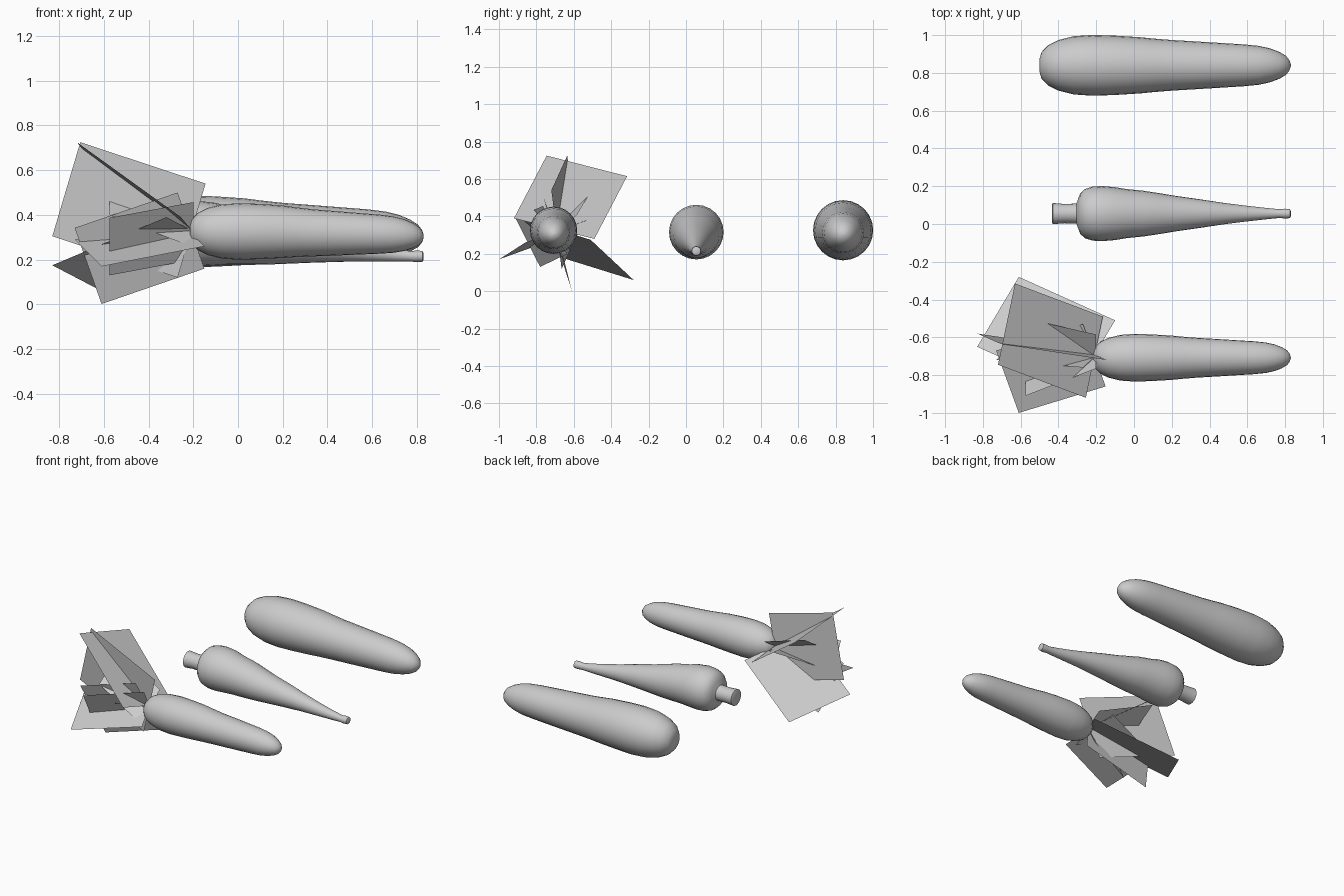
import bpy, bmesh, math
from mathutils import Vector


def finish(name, bm, smooth):
    bmesh.ops.recalc_face_normals(bm, faces=bm.faces)
    me = bpy.data.meshes.new(name)
    bm.to_mesh(me)
    bm.free()
    ob = bpy.data.objects.new(name, me)
    bpy.context.collection.objects.link(ob)
    if smooth:
        bpy.ops.object.select_all(action='DESELECT')
        ob.select_set(True)
        bpy.context.view_layer.objects.active = ob
        bpy.ops.object.shade_smooth_by_angle(angle=math.radians(50))
    return ob


def root(name, stations, y, end_x=0.83, scale=1.0, sides=24):
    """Loft circles along x; each station is (x, radius, centre z)."""
    bm = bmesh.new()
    rings = []
    for x, r, z in stations:
        ring = []
        for i in range(sides):
            a = 2 * math.pi * i / sides
            ring.append(bm.verts.new((end_x + (x - end_x) * scale,
                                      y + r * scale * math.cos(a),
                                      z + r * scale * math.sin(a))))
        rings.append(ring)
    for a, b in zip(rings, rings[1:]):
        for i in range(sides):
            j = (i + 1) % sides
            bm.faces.new((a[i], a[j], b[j], b[i]))
    bm.faces.new(rings[0])
    bm.faces.new(rings[-1])
    return finish(name, bm, True)


# Blunt carrot shape, used at two sizes
blunt = [(-0.50, 0.035, .326), (-0.49, 0.07, .326), (-0.455, 0.107, .326),
         (-0.40, 0.134, .326), (-0.32, 0.154, .326), (-0.22, 0.161, .326),
         (-0.10, 0.157, .326), (0.03, 0.149, .325), (0.10, 0.142, .323),
         (0.20, 0.134, .320), (0.32, 0.127, .318), (0.45, 0.119, .316),
         (0.58, 0.111, .314), (0.66, 0.103, .312), (0.72, 0.09, .310),
         (0.77, 0.071, .308), (0.805, 0.05, .306), (0.823, 0.027, .305),
         (0.83, 0.006, .305)]
root("large_carrot", blunt, 0.84)
root("leafy_carrot", blunt, -0.708, scale=0.785)

# Tapered carrot with a cut stalk and a thin drooping tip
tapered = [(-0.435, 0.045, .315), (-0.43, 0.056, .315), (-0.37, 0.051, .315),
           (-0.305, 0.053, .315), (-0.295, 0.08, .315), (-0.285, 0.107, .315),
           (-0.26, 0.13, .316), (-0.22, 0.143, .316), (-0.17, 0.146, .316),
           (-0.10, 0.14, .314), (-0.04, 0.13, .307), (0.05, 0.121, .298),
           (0.13, 0.109, .287), (0.22, 0.094, .276), (0.34, 0.077, .264),
           (0.48, 0.056, .247), (0.60, 0.041, .232), (0.70, 0.030, .221),
           (0.77, 0.023, .215), (0.80, 0.026, .215), (0.825, 0.024, .215),
           (0.83, 0.014, .215)]
root("tapered_carrot", tapered, 0.055)

# Flat leaf cards: two base corners and one tip corner, the fourth follows
cards = [
    ((-0.255, -0.92, 0.39), (-0.165, -0.49, 0.28), (-0.63, -0.315, 0.615)),
    ((-0.145, -0.72, 0.54), (-0.27, -0.665, 0.12), (-0.83, -0.58, 0.305)),
    ((-0.32, -0.88, 0.39), (-0.10, -0.51, 0.275), (-0.61, -0.28, 0.06)),
    ((-0.27, -0.53, 0.38), (-0.15, -0.86, 0.26), (-0.61, -1.0, 0.17)),
    ((-0.27, -0.76, 0.50), (-0.15, -0.65, 0.16), (-0.61, -0.61, 0.002)),
    ((-0.20, -0.765, 0.457), (-0.20, -0.635, 0.20), (-0.575, -0.78, 0.13)),
    ((-0.20, -0.815, 0.255), (-0.20, -0.585, 0.405), (-0.575, -0.50, 0.55)),
]
for n, corners in enumerate(cards):
    a, b, c = (Vector(p) for p in corners)
    bm = bmesh.new()
    bm.faces.new([bm.verts.new(p) for p in (a, b, c, a + c - b)])
    finish(f"leaf_{n + 1}", bm, False)
